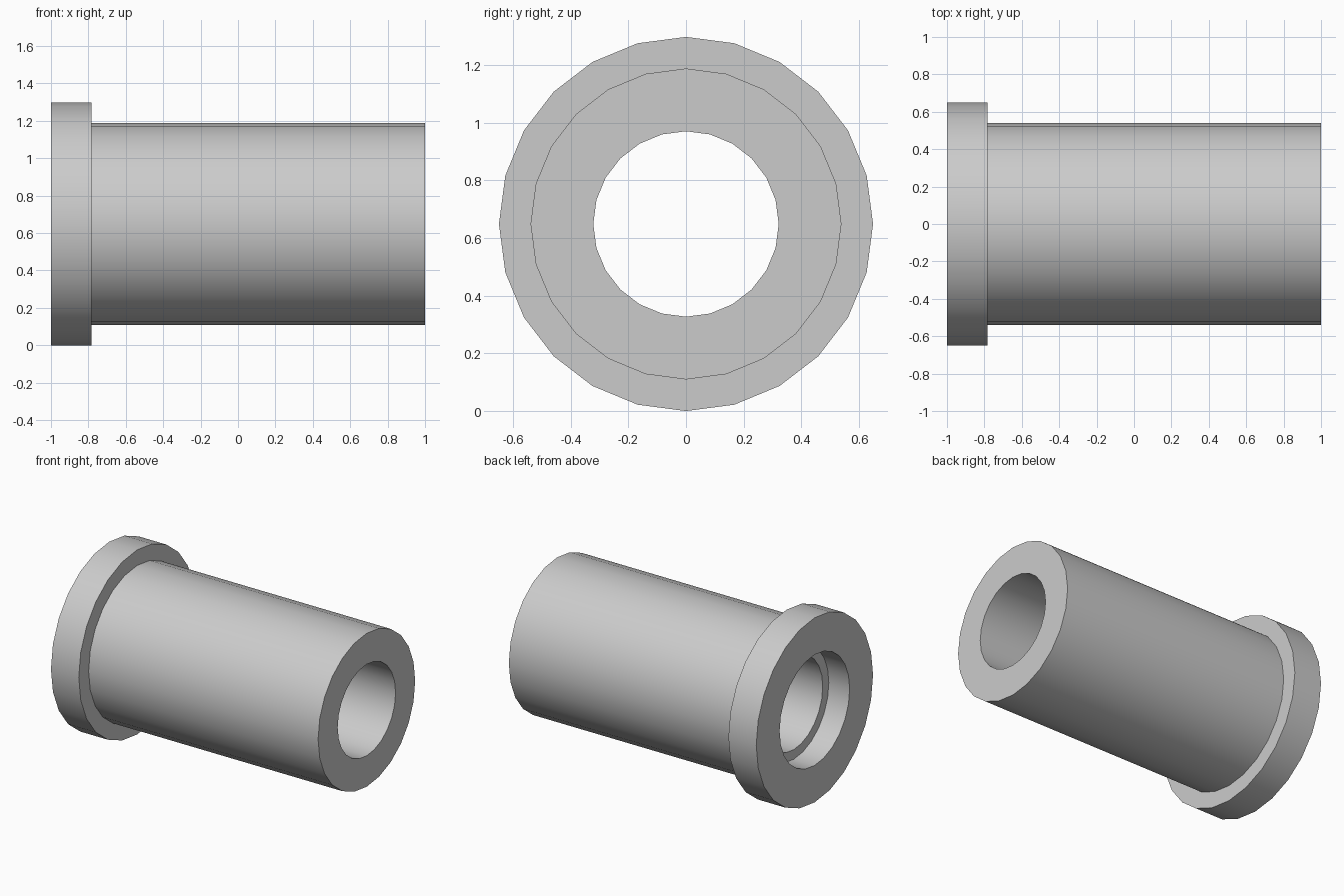
import bpy
import bmesh
import math

if "Cube" in bpy.data.objects:
    bpy.data.objects.remove(bpy.data.objects["Cube"])

SIDES = 24
R = 0.6486  # flange radius, also axis height

# Closed half-section (x along the axis, radius)
profile = [
    (-1.0, 0.389), (-1.0, R),              # flange face
    (-0.784, R), (-0.784, 0.539),          # flange shoulder
    (1.0, 0.539), (1.0, 0.3215),           # sleeve and far end
    (-0.838, 0.3215), (-0.838, 0.389),     # bore and counterbore ledge
]

# Revolve the section around the x axis
bm = bmesh.new()
rings = []
for i in range(SIDES):
    a = 2 * math.pi * i / SIDES
    rings.append([bm.verts.new((x, r * math.cos(a), R + r * math.sin(a)))
                  for x, r in profile])
n = len(profile)
for i in range(SIDES):
    p, q = rings[i], rings[(i + 1) % SIDES]
    for j in range(n):
        k = (j + 1) % n
        bm.faces.new((p[j], p[k], q[k], q[j]))
bmesh.ops.recalc_face_normals(bm, faces=bm.faces)

mesh = bpy.data.meshes.new("flanged_bushing")
bm.to_mesh(mesh)
bm.free()
bushing = bpy.data.objects.new("flanged_bushing", mesh)
bpy.context.collection.objects.link(bushing)

# Smooth round walls, sharp rims
bpy.context.view_layer.objects.active = bushing
bushing.select_set(True)
bpy.ops.object.shade_smooth_by_angle(angle=math.radians(30))
